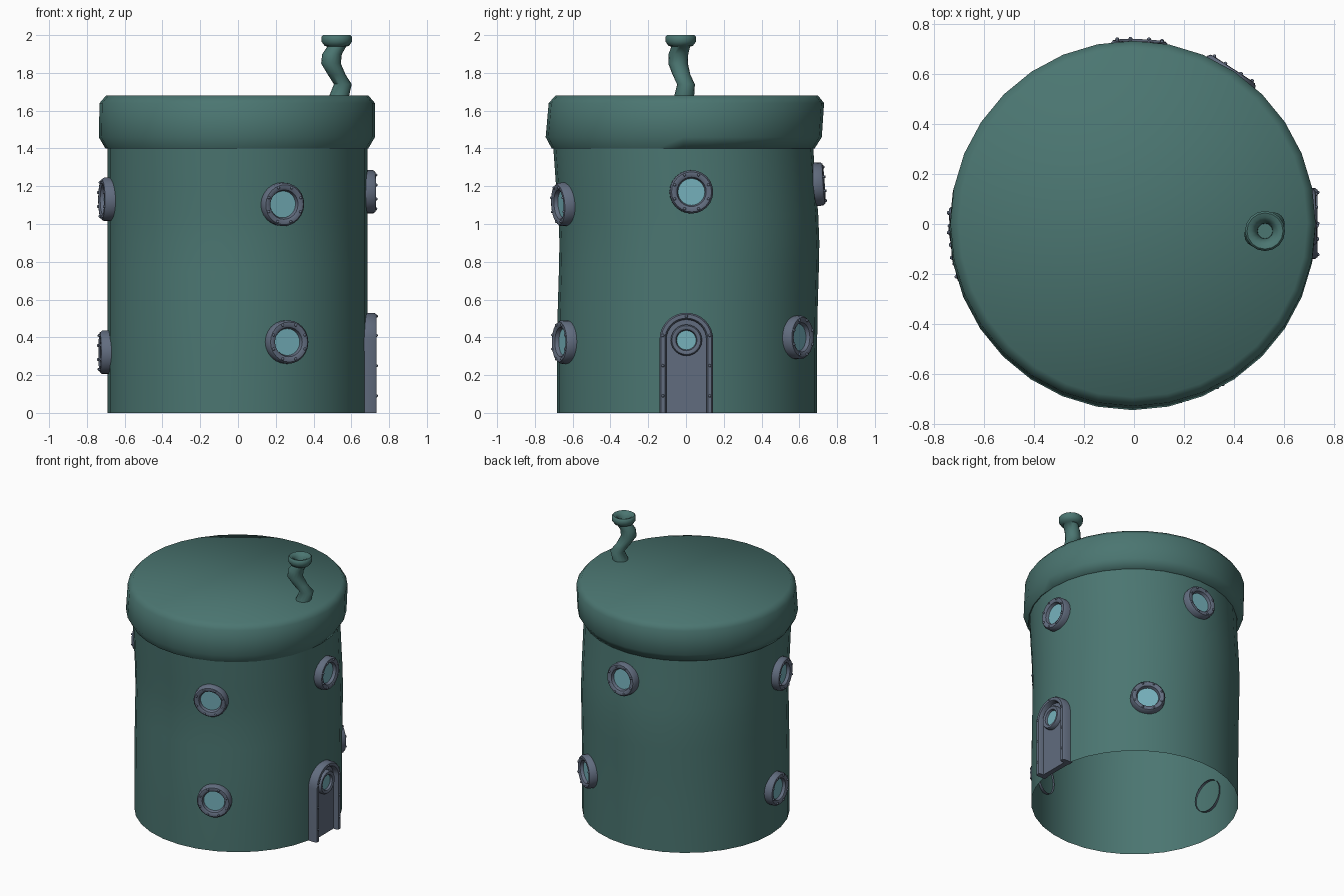
import bpy
import bmesh
from math import sin, cos, pi, radians
from mathutils import Matrix, Vector

if "Cube" in bpy.data.objects:
    bpy.data.objects.remove(bpy.data.objects["Cube"], do_unlink=True)


def make_material(name, rgb):
    mat = bpy.data.materials.new(name)
    mat.use_nodes = True
    color = (*rgb, 1.0)
    mat.diffuse_color = color
    mat.node_tree.nodes["Principled BSDF"].inputs["Base Color"].default_value = color
    return mat


GREEN = make_material("weathered green", (0.07, 0.18, 0.165))
STEEL = make_material("blue grey metal", (0.12, 0.15, 0.21))
GLASS = make_material("pale teal glass", (0.18, 0.44, 0.50))


def finish(name, bm, mats, angle=40, fix=True):
    if fix:
        bmesh.ops.recalc_face_normals(bm, faces=bm.faces)
    mesh = bpy.data.meshes.new(name)
    bm.to_mesh(mesh)
    bm.free()
    for mat in mats:
        mesh.materials.append(mat)
    for poly in mesh.polygons:
        poly.use_smooth = True
    mesh.set_sharp_from_angle(angle=radians(angle))
    obj = bpy.data.objects.new(name, mesh)
    bpy.context.collection.objects.link(obj)
    return obj


def loft(bm, rings, sides, cap_top=False):
    """Join circles given as (z, radius, centre x, centre y), bottom to top."""
    loops = []
    for z, r, cx, cy in rings:
        loops.append([bm.verts.new((cx + r * cos(2 * pi * i / sides),
                                    cy + r * sin(2 * pi * i / sides), z))
                      for i in range(sides)])
    for a, b in zip(loops, loops[1:]):
        for i in range(sides):
            j = (i + 1) % sides
            bm.faces.new((a[i], a[j], b[j], b[i]))
    if cap_top:
        return bm.faces.new(loops[-1])


def add_rivet(bm, pos, radius=0.008):
    bmesh.ops.create_uvsphere(bm, u_segments=8, v_segments=5, radius=radius,
                              matrix=Matrix.Translation(pos))


# Tank wall: open at the bottom, with a gentle dent
wall = [(0, 0.005), (0.3, 0.005), (0.55, 0.009), (0.75, 0.015), (0.9, 0.018),
        (1.05, 0.012), (1.2, 0.0), (1.41, -0.015)]
bm = bmesh.new()
loft(bm, [(z, 0.688, -0.003, cy) for z, cy in wall], 32)
finish("tank_wall", bm, [GREEN], fix=False)

# Lid: slightly leaning band with a bevelled rim
bm = bmesh.new()
loft(bm, [(1.40, 0.685, -0.006, -0.015), (1.40, 0.696, -0.006, -0.015),
          (1.46, 0.731, -0.006, -0.012), (1.64, 0.729, -0.004, 0.002),
          (1.68, 0.695, -0.004, 0.004)], 32, cap_top=True)
finish("lid", bm, [GREEN], angle=60, fix=False)

# Crooked chimney with a flared, hollow mouth
bm = bmesh.new()
MOUTH = (0.523, -0.028)
loft(bm, [(1.66, 0.054, 0.53, -0.012), (1.74, 0.047, 0.555, 0.0),
          (1.79, 0.047, 0.523, -0.024), (1.85, 0.052, 0.492, -0.042),
          (1.90, 0.052, 0.498, -0.04)]
     + [(z, r, *MOUTH) for z, r in ((1.94, 0.05), (1.942, 0.064), (1.965, 0.08),
                                    (1.993, 0.08), (2.0, 0.072), (1.995, 0.055),
                                    (1.98, 0.04), (1.95, 0.031), (1.91, 0.03))],
     16, cap_top=True)
finish("chimney", bm, [GREEN], angle=50, fix=False)


def porthole(name, centre, azimuth, tilt=0, scale=1.0, rivets=8):
    """Round window facing outward; tilt is degrees upward."""
    bm = bmesh.new()
    ring = [(-0.022, 0.115), (0.03, 0.115), (0.042, 0.106), (0.044, 0.092),
            (0.036, 0.078), (0.016, 0.071)]
    pane = loft(bm, [(h, r, 0, 0) for h, r in ring], 24, cap_top=True)
    pane.material_index = 1
    for k in range(rivets):
        a = 2 * pi * (k + 0.5) / rivets
        add_rivet(bm, (0.097 * cos(a), 0.097 * sin(a), 0.044))
    az, el = radians(azimuth), radians(tilt)
    normal = Vector((cos(az) * cos(el), sin(az) * cos(el), sin(el)))
    side = Vector((-sin(az), cos(az), 0))
    basis = Matrix((side, normal.cross(side), normal)).transposed().to_4x4()
    bmesh.ops.transform(bm, verts=bm.verts, matrix=Matrix.Translation(centre)
                        @ basis @ Matrix.Scale(scale, 4))
    return finish(name, bm, [STEEL, GLASS], fix=False)


# Portholes around the wall: azimuth, height, wall centre y, upward tilt
for name, az, z, cy, tilt in (
        ("front_upper_porthole", -70, 1.105, 0.008, -4),
        ("front_lower_porthole", -68, 0.375, 0.006, 0),
        ("left_upper_porthole", 2, 1.17, 0.004, 0),
        ("back_lower_porthole", 57, 0.40, 0.006, 0),
        ("back_upper_porthole", 88, 1.21, 0.0, 4),
        ("right_upper_porthole", 190, 1.13, 0.005, 0),
        ("right_lower_porthole", 184, 0.32, 0.006, 0)):
    a = radians(az)
    porthole(name, (0.688 * cos(a) - 0.003, 0.688 * sin(a) + cy, z), az, tilt)

# Arched door: directions run up one side, over the arch and down the other
DOOR_Y, ARCH_Z, STEPS = 0.002, 0.388, 16
path = [(0.0, 0.0)] + [(ARCH_Z, pi * i / STEPS) for i in range(STEPS + 1)] + [(0.0, pi)]


def arch_point(base, angle, r, x):
    return (x, DOOR_Y + r * cos(angle), base + r * sin(angle))


# Door frame swept along the arch
section = [(0.142, 0.655), (0.142, 0.722), (0.134, 0.733), (0.114, 0.733),
           (0.106, 0.722), (0.106, 0.655)]
bm = bmesh.new()
loops = [[bm.verts.new(arch_point(b, a, r, x)) for r, x in section] for b, a in path]
n = len(section)
for p, q in zip(loops, loops[1:]):
    for i in range(n):
        bm.faces.new((p[i], p[(i + 1) % n], q[(i + 1) % n], q[i]))
bm.faces.new(loops[0])
bm.faces.new(loops[-1])
for base, a in [(z, s) for z in (0.09, 0.25, 0.41) for s in (0, pi)] + [(ARCH_Z, pi / 2)]:
    add_rivet(bm, arch_point(base, a, 0.124, 0.733))
finish("door_frame", bm, [STEEL])

# Door panel set back inside the frame
bm = bmesh.new()
face = bm.faces.new([bm.verts.new(arch_point(b, a, 0.108, 0.66)) for b, a in path])
out = bmesh.ops.extrude_face_region(bm, geom=[face])
bmesh.ops.translate(bm, vec=(0.037, 0, 0),
                    verts=[v for v in out["geom"] if isinstance(v, bmesh.types.BMVert)])
finish("door_panel", bm, [STEEL])
porthole("door_porthole", (0.697, DOOR_Y, 0.385), 0, scale=0.72, rivets=0)
